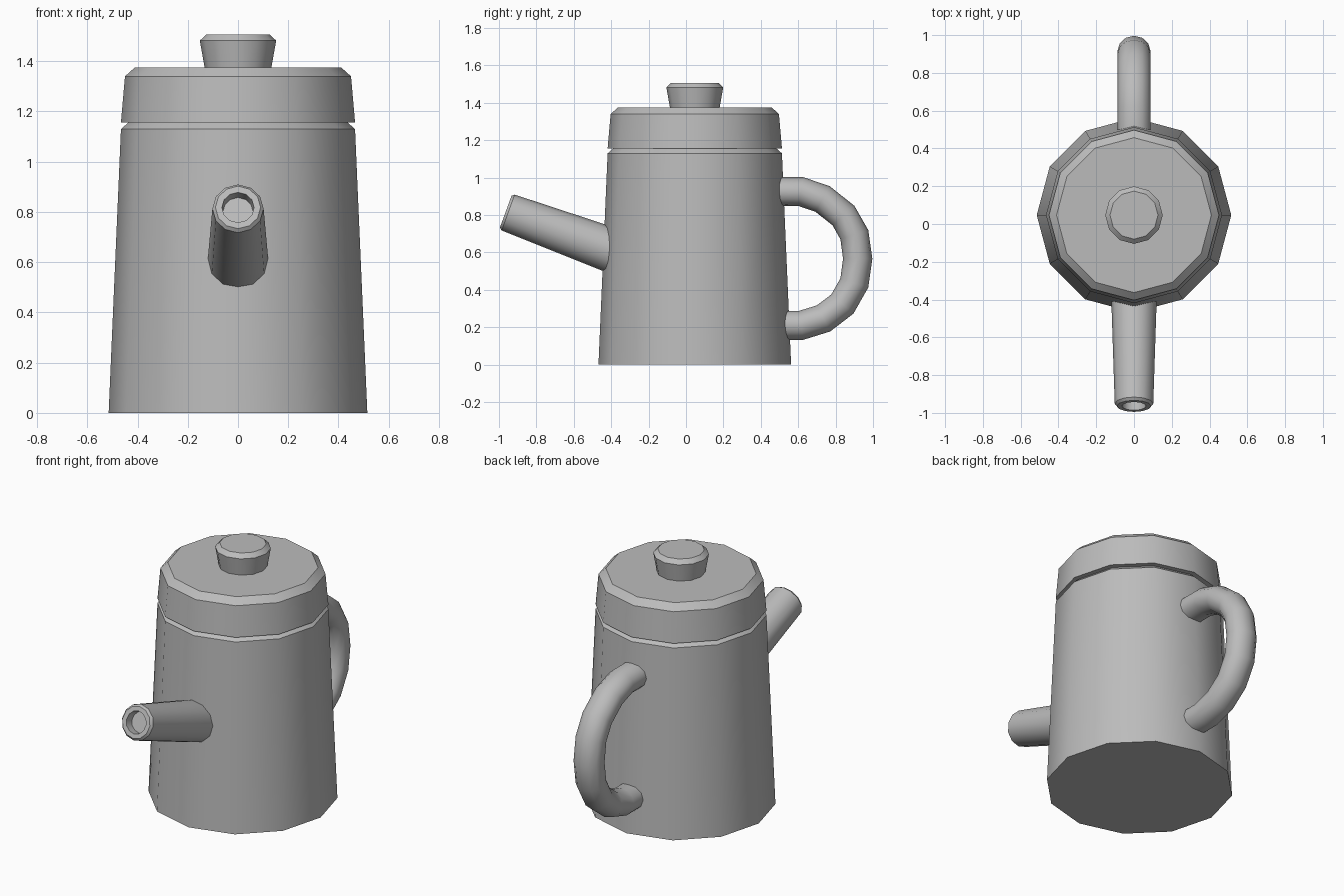
import bpy, bmesh, math
from mathutils import Vector

SIDES = 12
CENTRE_Y = 0.047

cube = bpy.data.objects.get("Cube")
if cube:
    bpy.data.objects.remove(cube, do_unlink=True)

grey = bpy.data.materials.new("plain grey")
grey.use_nodes = True
grey.diffuse_color = (0.5, 0.5, 0.5, 1)
grey.node_tree.nodes["Principled BSDF"].inputs["Base Color"].default_value = grey.diffuse_color


def loft(name, sections, squash=1.0):
    """Skin capped rings; each section is (centre, axis, radius)."""
    bm = bmesh.new()
    side = Vector((1, 0, 0))
    rings = []
    for centre, axis, radius in sections:
        up = axis.normalized().cross(side) * squash
        angles = [math.tau * i / SIDES for i in range(SIDES)]
        rings.append([bm.verts.new(centre + radius * (side * math.cos(a) + up * math.sin(a)))
                      for a in angles])
    for low, high in zip(rings, rings[1:]):
        for i in range(SIDES):
            j = (i + 1) % SIDES
            bm.faces.new((low[i], low[j], high[j], high[i]))
    bm.faces.new(rings[0])
    bm.faces.new(rings[-1])
    bmesh.ops.recalc_face_normals(bm, faces=bm.faces)
    mesh = bpy.data.meshes.new(name)
    bm.to_mesh(mesh)
    bm.free()
    mesh.materials.append(grey)
    obj = bpy.data.objects.new(name, mesh)
    bpy.context.collection.objects.link(obj)
    bpy.ops.object.select_all(action="DESELECT")
    obj.select_set(True)
    bpy.context.view_layer.objects.active = obj
    bpy.ops.object.shade_smooth_by_angle(angle=math.radians(35))
    return obj


def turned(name, profile, origin=Vector((0, CENTRE_Y, 0)), axis=Vector((0, 0, 1))):
    """Turn a (radius, distance) profile about an axis."""
    return loft(name, [(origin + axis * d, axis, r) for r, d in profile])


# Pot body with chamfered shoulder, lid and knob
turned("body", [(0.515, 0), (0.466, 1.13), (0.435, 1.157)])
turned("lid", [(0.466, 1.157), (0.45, 1.34), (0.41, 1.376)])
turned("knob", [(0.132, 1.37), (0.152, 1.482), (0.127, 1.506)])

# Sloping spout with a chamfered rim and recessed mouth
slope = math.radians(20)
turned("spout",
       [(0.122, -0.66), (0.102, -0.014), (0.09, 0), (0.064, 0), (0.06, -0.05)],
       Vector((0, -0.964, 0.818)),
       Vector((0, -math.cos(slope), math.sin(slope))))

# Looped handle, ends buried in the body
path = [Vector((0, y, z)) for y, z in (
    (0.46, 0.925), (0.615, 0.925), (0.73, 0.886), (0.842, 0.797), (0.9, 0.695), (0.918, 0.567),
    (0.9, 0.437), (0.836, 0.324), (0.735, 0.247), (0.615, 0.21), (0.47, 0.21))]
sections = []
for i, point in enumerate(path):
    tangent = path[min(i + 1, len(path) - 1)] - path[max(i - 1, 0)]
    sections.append((point, tangent, 0.087))
loft("handle", sections, squash=0.9)
